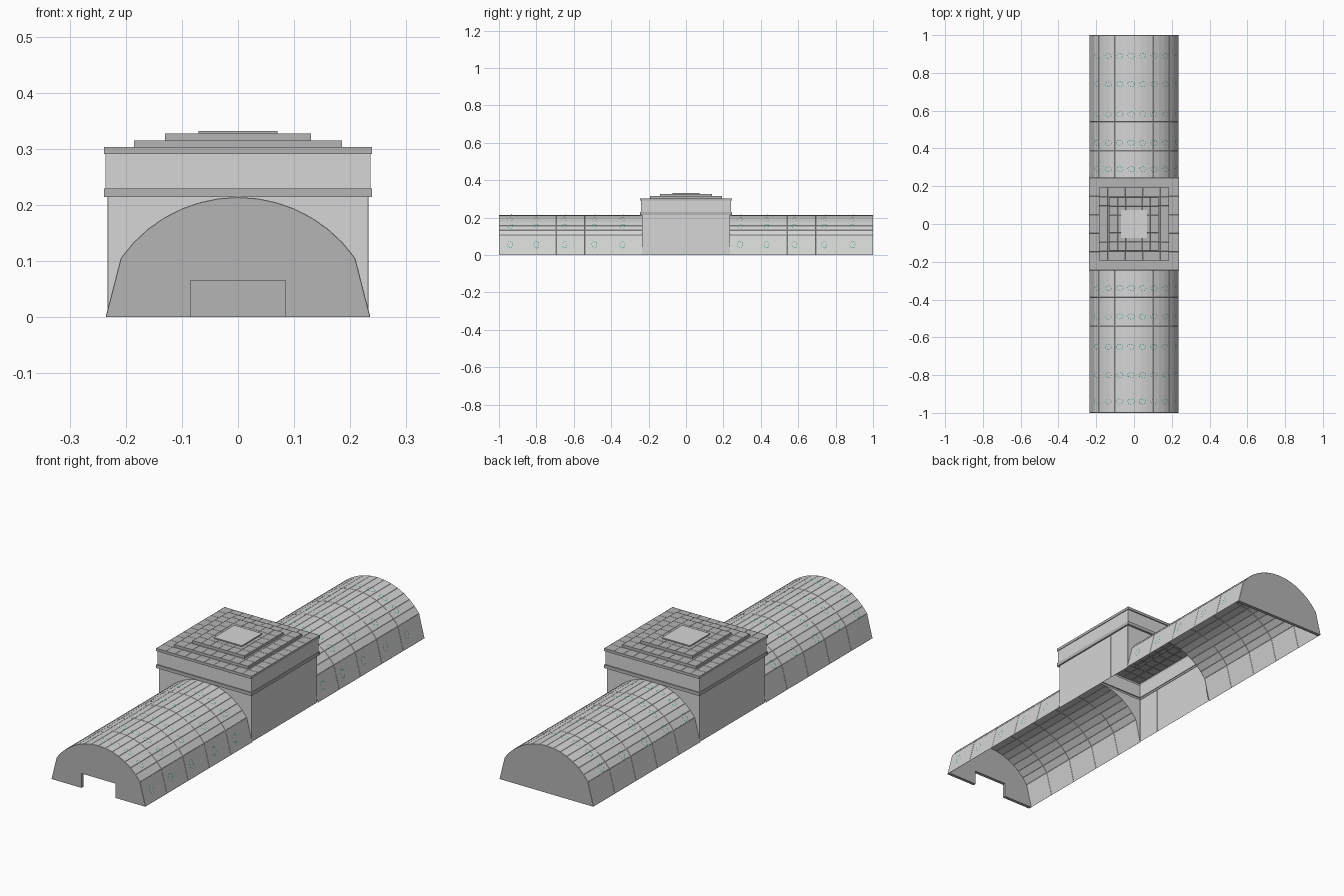
import bpy, bmesh, math
from mathutils import Vector

cube = bpy.data.objects.get("Cube")
if cube:
    bpy.data.objects.remove(cube, do_unlink=True)


def material(name, rgb):
    m = bpy.data.materials.new(name)
    m.use_nodes = True
    m.diffuse_color = (*rgb, 1)
    m.node_tree.nodes["Principled BSDF"].inputs["Base Color"].default_value = (*rgb, 1)
    return m


LIGHT = material("light stone", (0.66, 0.67, 0.66))
MID = material("mid grey stone", (0.46, 0.46, 0.46))
TEAL = material("dark teal", (0.0, 0.22, 0.17))


def finish(name, bm, *mats):
    mesh = bpy.data.meshes.new(name)
    bm.to_mesh(mesh)
    bm.free()
    for m in mats:
        mesh.materials.append(m)
    ob = bpy.data.objects.new(name, mesh)
    bpy.context.collection.objects.link(ob)
    return ob


def face(bm, pts):
    return bm.faces.new([bm.verts.new(p) for p in pts])


def panels(bm, width, depth):
    """Raise every face a little so that shallow joints run between them."""
    bmesh.ops.remove_doubles(bm, verts=bm.verts, dist=1e-5)
    bmesh.ops.inset_individual(bm, faces=bm.faces[:], thickness=width, depth=depth)


# Vault section: sloped lower panel, then a shallow arc
BASE, KNEE, KNEE_Z, CROWN = 0.235, 0.208, 0.105, 0.213
RISE = CROWN - KNEE_Z
R = (KNEE ** 2 + RISE ** 2) / (2 * RISE)
CZ = CROWN - R
HALF = math.asin(KNEE / R)
SEGS = 14
arc = [HALF - 2 * HALF * i / SEGS for i in range(SEGS + 1)]
section = [(BASE, 0)] + [(R * math.sin(a), CZ + R * math.cos(a)) for a in arc] + [(-BASE, 0)]
WALL_X, WALL_Y = 0.232, 0.235


def wing(name, y0, y1, count=5):
    bm = bmesh.new()
    for j in range(count):
        a = y0 + (y1 - y0) * j / count
        b = y0 + (y1 - y0) * (j + 1) / count
        for (xa, za), (xb, zb) in zip(section, section[1:]):
            face(bm, [(xa, a, za), (xa, b, za), (xb, b, zb), (xb, a, zb)])
    panels(bm, 0.0012, 0.001)
    finish(name, bm, LIGHT)


wing("front_vault", -1, -WALL_Y)
wing("back_vault", WALL_Y, 1)


# End walls, the front one with a doorway
def end_wall(name, y, inward, door):
    outline = list(section)
    if door:
        dx, dz = 0.085, 0.065
        outline += [(-dx, 0), (-dx, dz), (dx, dz), (dx, 0)]
    bm = bmesh.new()
    f = face(bm, [(x, y, z) for x, z in outline])
    ext = bmesh.ops.extrude_face_region(bm, geom=[f], use_keep_orig=True)
    moved = [v for v in ext["geom"] if isinstance(v, bmesh.types.BMVert)]
    bmesh.ops.translate(bm, verts=moved, vec=(0, inward, 0))
    bmesh.ops.recalc_face_normals(bm, faces=bm.faces)
    finish(name, bm, MID)


end_wall("front_end_wall", -1, 0.015, True)
end_wall("back_end_wall", 1, -0.015, False)

# Dashed ring trims set on the vault
RING_Y = (-0.94, -0.80, -0.65, -0.49, -0.34, 0.29, 0.43, 0.58, 0.74, 0.89)
bm = bmesh.new()


def ring(center, tangent, normal, n=16):
    def at(i, scale):
        a = 2 * math.pi * i / n
        return (center + normal * 0.002 + tangent * 0.02 * scale * math.cos(a)
                + Vector((0, 0.015 * scale * math.sin(a), 0)))
    for i in range(0, n, 2):
        face(bm, [at(i, 1), at(i + 1, 1), at(i + 1, 0.86), at(i, 0.86)])


slope = Vector((KNEE - BASE, 0, KNEE_Z)).normalized()
for y in RING_Y:
    ring(Vector((0.221, y, 0.055)), slope, Vector((slope.z, 0, -slope.x)))
    for k in range(7):
        a = math.asin((-0.195 + 0.06 * k) / R)
        n = Vector((math.sin(a), 0, math.cos(a)))
        ring(Vector((0, y, CZ)) + n * R, Vector((-n.z, 0, n.x)), n)
finish("vault_rings", bm, TEAL)

# Lower pavilion: panelled sides and arched front and back
BAND_Z = 0.214
bm = bmesh.new()
for s in (-1, 1):
    for i in range(4):
        a, b = [WALL_Y * (2 * k / 4 - 1) * s for k in (i, i + 1)]
        face(bm, [(s * WALL_X, a, 0), (s * WALL_X, b, 0),
                  (s * WALL_X, b, BAND_Z), (s * WALL_X, a, BAND_Z)])
panels(bm, 0.001, 0.001)
finish("pavilion_side_walls", bm, LIGHT)

bm = bmesh.new()
for s in (-1, 1):
    pts = [(max(-WALL_X, min(WALL_X, x)), z) for x, z in section]
    for (xa, za), (xb, zb) in zip(pts, pts[1:]):
        if abs(xa - xb) > 1e-4:
            quad = [(xa, s * WALL_Y, za), (xb, s * WALL_Y, zb),
                    (xb, s * WALL_Y, BAND_Z), (xa, s * WALL_Y, BAND_Z)]
            face(bm, quad if s > 0 else quad[::-1])
finish("pavilion_arch_walls", bm, LIGHT)

# Upper pavilion: open square loops (half x, half y, z, colour of the band below)
loops = [(WALL_X, WALL_Y, BAND_Z, 0), (0.239, 0.245, BAND_Z, 1), (0.239, 0.245, 0.229, 1),
         (0.236, 0.240, 0.229, 1), (0.236, 0.240, 0.291, 0), (0.239, 0.245, 0.291, 1),
         (0.239, 0.245, 0.303, 1)]


def loft(bm, rows):
    rings = [[bm.verts.new((sx * hx, sy * hy, z))
              for sx, sy in ((-1, -1), (1, -1), (1, 1), (-1, 1))] for hx, hy, z, _ in rows]
    for lo, hi, row in zip(rings, rings[1:], rows[1:]):
        for i in range(4):
            j = (i + 1) % 4
            bm.faces.new((lo[i], lo[j], hi[j], hi[i])).material_index = row[3]


bm = bmesh.new()
loft(bm, loops)
finish("pavilion_attic", bm, LIGHT, MID)


# Tiled treads of the stepped roof, each open under the next step
def tread(name, hx, hy, z, inner, tiles):
    bm = bmesh.new()
    bmesh.ops.create_grid(bm, x_segments=tiles, y_segments=tiles, size=1)
    for v in bm.verts:
        v.co = (v.co.x * hx, v.co.y * hy, z - 0.0006)
    hidden = [f for f in bm.faces
              if all(abs(v.co.x) < inner[0] and abs(v.co.y) < inner[1] for v in f.verts)]
    bmesh.ops.delete(bm, geom=hidden, context="FACES")
    panels(bm, 0.001, 0.0006)
    finish(name, bm, MID)


steps = [(0.239, 0.245, 0.303), (0.185, 0.193, 0.315), (0.130, 0.140, 0.327), (0.070, 0.073, 0.332)]
for i, ((hx, hy, z), (nx, ny, nz)) in enumerate(zip(steps, steps[1:])):
    tread(f"roof_tread_{i + 1}", hx, hy, z, (nx, ny), 10 - 2 * i)
    bm = bmesh.new()
    loft(bm, [(nx, ny, z - 0.001, 0), (nx, ny, nz, 0)])
    finish(f"roof_riser_{i + 1}", bm, MID)

# Pale slab crowning the roof
hx, hy, z = steps[-1]
bm = bmesh.new()
face(bm, [(-hx, -hy, z), (hx, -hy, z), (hx, hy, z), (-hx, hy, z)])
finish("roof_cap", bm, LIGHT)
